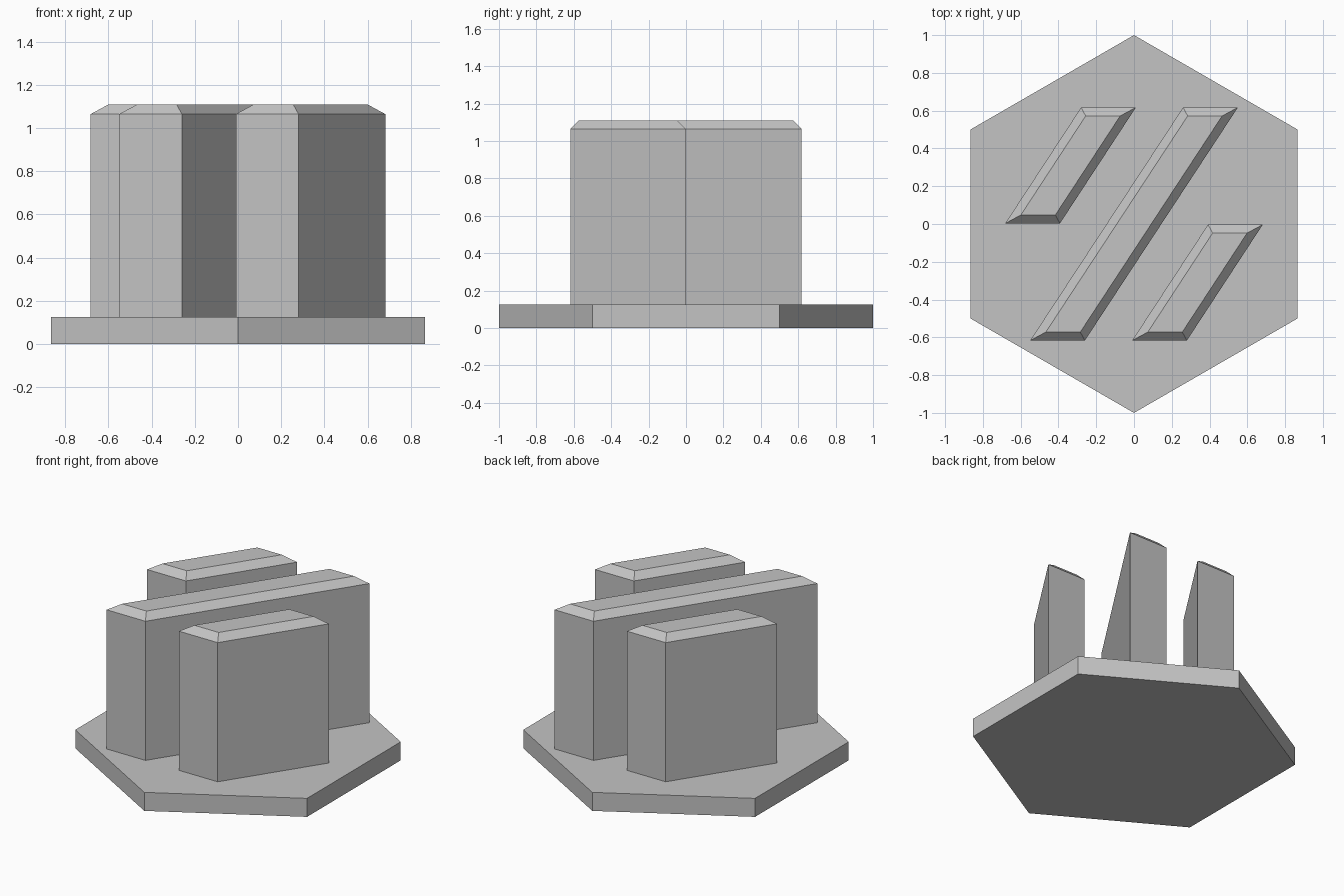
import bpy, bmesh, math
from mathutils import Vector

cube = bpy.data.objects.get("Cube")
if cube:
    bpy.data.objects.remove(cube, do_unlink=True)

BASE_TOP, WALL_TOP, RIDGE_TOP = 0.125, 1.065, 1.11
CHAMFER = 0.045

grey = bpy.data.materials.new("light_grey")
grey.use_nodes = True
colour = (0.55, 0.55, 0.55, 1)
grey.diffuse_color = colour
grey.node_tree.nodes["Principled BSDF"].inputs["Base Color"].default_value = colour


def inset(outline, d):
    """Move every edge of a counter-clockwise outline inwards by d."""
    result = []
    for i, p in enumerate(outline):
        a = (p - outline[i - 1]).normalized()
        b = (outline[(i + 1) % len(outline)] - p).normalized()
        na, nb = Vector((-a.y, a.x)), Vector((-b.y, b.x))
        result.append(p + (na + nb) * d / (1 + na.dot(nb)))
    return result


def loft(name, layers):
    """Closed solid through a stack of (outline, height) layers."""
    bm = bmesh.new()
    rings = [[bm.verts.new((p.x, p.y, z)) for p in pts] for pts, z in layers]
    for low, high in zip(rings, rings[1:]):
        n = len(low)
        for i in range(n):
            j = (i + 1) % n
            bm.faces.new((low[i], low[j], high[j], high[i]))
    bm.faces.new(rings[0][::-1])
    bm.faces.new(rings[-1])
    mesh = bpy.data.meshes.new(name)
    bm.to_mesh(mesh)
    bm.free()
    mesh.materials.append(grey)
    obj = bpy.data.objects.new(name, mesh)
    bpy.context.collection.objects.link(obj)


# Hexagonal base plate with points to the front and back
hexagon = [Vector((math.sin(-i * math.pi / 3), math.cos(i * math.pi / 3)))
           for i in range(6)]
loft("base_plate", [(hexagon, 0), (hexagon, BASE_TOP)])


# Slanted bars with chamfered tops
def bar(name, front_left, back_left, width=0.29):
    a, b, w = Vector(front_left), Vector(back_left), Vector((width, 0))
    outline = [a, a + w, b + w, b]
    loft(name, [(outline, BASE_TOP), (outline, WALL_TOP),
                (inset(outline, CHAMFER), RIDGE_TOP)])


bar("middle_bar", (-0.55, -0.617), (0.26, 0.617))
bar("right_bar", (-0.682, 0.003), (-0.28, 0.617))
bar("left_bar", (-0.01, -0.617), (0.392, -0.003))
